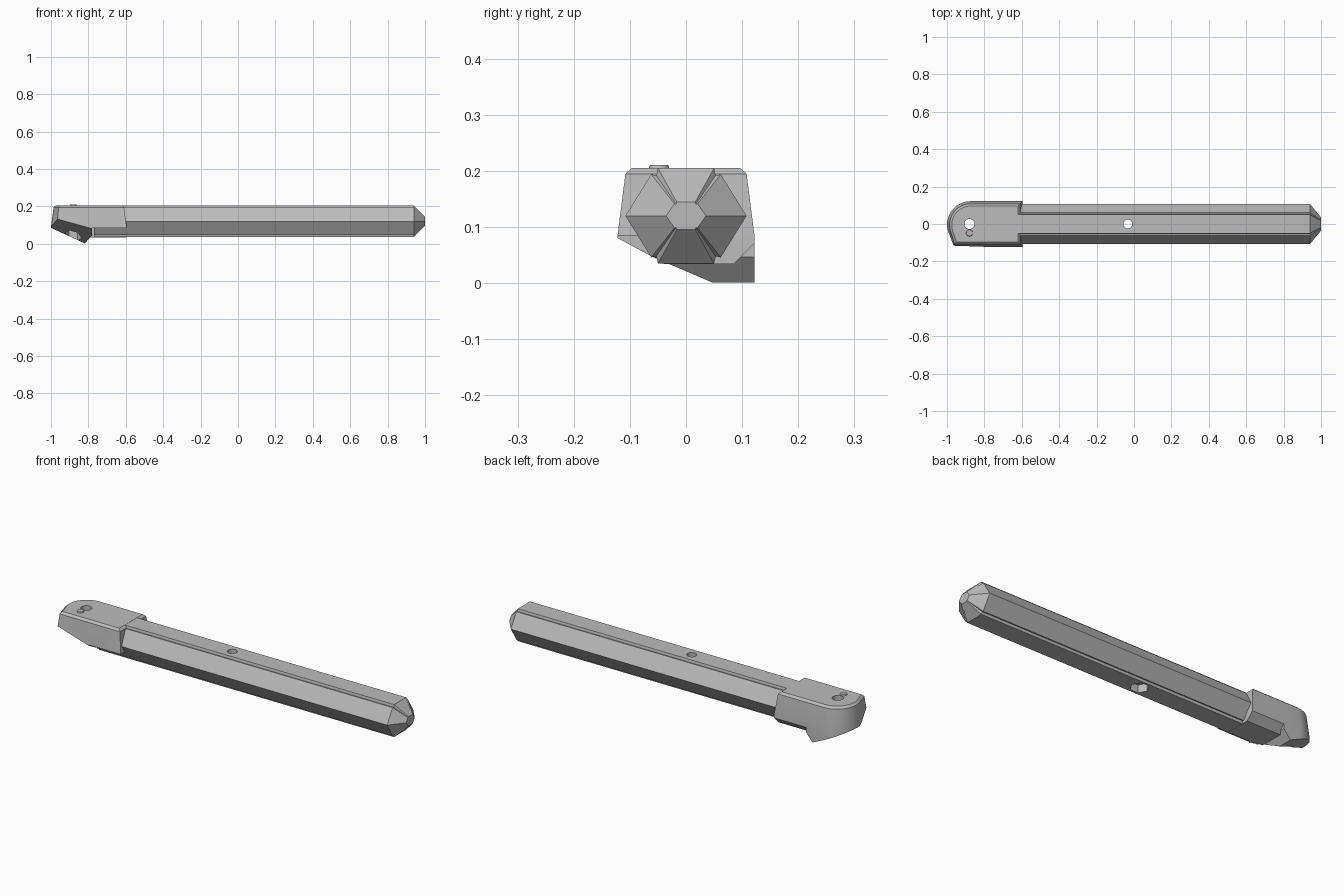
import bpy, bmesh, math
from mathutils import Vector

cube = bpy.data.objects.get("Cube")
if cube:
    bpy.data.objects.remove(cube)

grey = bpy.data.materials.new("plain grey")
grey.use_nodes = True
grey.diffuse_color = (0.5, 0.5, 0.5, 1)
grey.node_tree.nodes["Principled BSDF"].inputs["Base Color"].default_value = (0.5, 0.5, 0.5, 1)


def finish(bm, name):
    bmesh.ops.recalc_face_normals(bm, faces=bm.faces)
    mesh = bpy.data.meshes.new(name)
    bm.to_mesh(mesh)
    bm.free()
    mesh.materials.append(grey)
    ob = bpy.data.objects.new(name, mesh)
    bpy.context.collection.objects.link(ob)
    return ob


def loft(rings):
    """Skin a stack of equal-length rings and cap both ends."""
    bm = bmesh.new()
    loops = [[bm.verts.new(p) for p in ring] for ring in rings]
    n = len(loops[0])
    for a, b in zip(loops, loops[1:]):
        for i in range(n):
            j = (i + 1) % n
            bm.faces.new((a[i], a[j], b[j], b[i]))
    bm.faces.new(loops[0][::-1])
    bm.faces.new(loops[-1])
    return bm


def clip(bm, point, normal):
    """Remove everything on the normal's side and close the cut."""
    geom = bm.verts[:] + bm.edges[:] + bm.faces[:]
    cut = bmesh.ops.bisect_plane(bm, geom=geom, plane_co=point, plane_no=normal,
                                 clear_outer=True, dist=1e-6)
    edges = [e for e in cut["geom_cut"] if isinstance(e, bmesh.types.BMEdge)]
    if edges:
        bmesh.ops.holes_fill(bm, edges=edges, sides=0)


def combine(ob, other, operation):
    bpy.context.view_layer.objects.active = ob
    mod = ob.modifiers.new(operation.lower(), "BOOLEAN")
    mod.operation = operation
    mod.solver = "EXACT"
    mod.object = other
    bpy.ops.object.modifier_apply(modifier=mod.name)
    bpy.data.objects.remove(other)


def prism(name, x, y, z0, z1, r0, r1, sides):
    def ring(r, z):
        return [(x + r * math.cos(math.tau * i / sides),
                 y + r * math.sin(math.tau * i / sides), z) for i in range(sides)]
    return finish(loft([ring(r0, z0), ring(r1, z1)]), name)


def bolt_hole(ob, x, radius, pocket_top):
    # round through hole with a hexagonal nut pocket underneath
    combine(ob, prism("hole_cutter", x, 0, -0.1, 0.4, radius, radius, 24), "DIFFERENCE")
    combine(ob, prism("nut_cutter", x, 0, -0.1, pocket_top, 0.045, 0.045, 6), "DIFFERENCE")


# Head: rounded outline, tapered walls, bevelled top
def head_outline(d, z):
    r = 0.127 - d
    pts = [(-0.595 - d, -0.122 + d, z), (-0.595 - d, 0.122 - d, z)]
    for i in range(19):
        a = math.radians(90 + 6 * i)
        pts.append((-0.873 + r * math.cos(a), -0.005 + r * math.sin(a), z))
    pts.append((-0.969 + 0.73 * d, -0.122 + d, z))
    return pts


def head_block():
    return loft([head_outline(d, z) for d, z in
                 ((0, -0.05), (0, 0.085), (0.014, 0.195), (0.026, 0.2055))])


# Nose: sloping underside, angled front chamfer and back-raked step
nose = head_block()
clip(nose, (-1, 0, 0.085), (-0.46, 0, -1))
clip(nose, (-1, 0, 0.08), (-0.296, -0.537, -1))
clip(nose, (-0.82, 0, 0), (1, 0, -0.857))
clip(nose, (-0.78, 0, 0), (1, 0, 0))
head = finish(nose, "head")

# Collar around the end of the bar
upper = head_block()
clip(upper, (-0.79, 0, 0), (-1, 0, 0))
clip(upper, (0, 0, 0.085), (0, 0, -1))
lower = head_block()
clip(lower, (-0.79, 0, 0), (-1, 0, 0))
clip(lower, (0, 0, 0.034), (0, 0, -1))
clip(lower, (0, -0.04, 0), (0, -1, 0))
clip(lower, (0, 0.085, 0.034), (0, 1, -1))
clip(lower, (0, 0, 0.1), (0, 0, 1))
combine(head, finish(upper, "collar"), "UNION")
combine(head, finish(lower, "collar_base"), "UNION")

# Hexagonal bar with grooved edges and a tapered tip
quarter = [(0.108, 0), (0.062, 0.074), (0.053, 0.072), (0.05, 0.085)]
top_half = quarter + [(-y, z) for y, z in quarter[::-1]]
section = top_half + [(y, -z) for y, z in top_half[-2:0:-1]]
bar = finish(loft([[(x, y * sy, 0.12 + z * sz) for y, z in section]
                   for x, sy, sz in ((-0.77, 1, 1), (0.94, 1, 1), (1, 0.33, 0.29))]), "bar")

bolt_hole(head, -0.88, 0.027, 0.08)
bolt_hole(bar, -0.033, 0.024, 0.075)

# Small button on top of the head
button = prism("button", -0.88, -0.048, 0.2, 0.211, 0.02, 0.016, 20)

for ob in (head, bar, button):
    bpy.ops.object.select_all(action="DESELECT")
    ob.select_set(True)
    bpy.context.view_layer.objects.active = ob
    bpy.ops.object.shade_smooth_by_angle(angle=math.radians(20))
